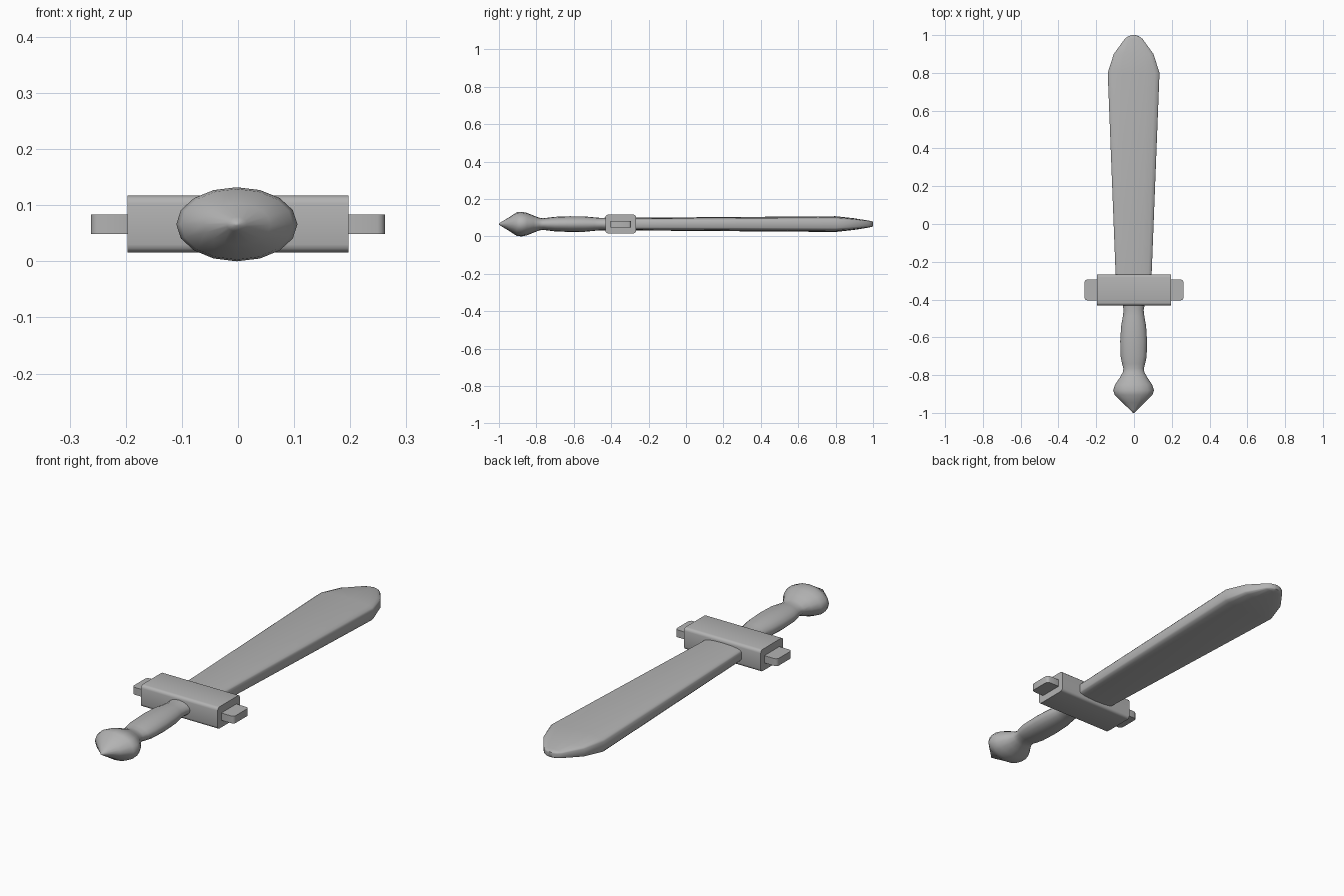
import bpy, bmesh
from math import sin, cos, pi, radians

if "Cube" in bpy.data.objects:
    bpy.data.objects.remove(bpy.data.objects["Cube"])

CX, CZ = -0.002, 0.067      # long axis of the sword

# One dark grey for every part
grey = bpy.data.materials.new("dark_grey")
grey.diffuse_color = (0.45, 0.45, 0.45, 1)
grey.use_nodes = True
grey.node_tree.nodes["Principled BSDF"].inputs["Base Color"].default_value = grey.diffuse_color


def finish(name, bm, angle):
    bmesh.ops.recalc_face_normals(bm, faces=bm.faces)
    mesh = bpy.data.meshes.new(name)
    bm.to_mesh(mesh)
    bm.free()
    mesh.materials.append(grey)
    obj = bpy.data.objects.new(name, mesh)
    bpy.context.collection.objects.link(obj)
    bpy.ops.object.select_all(action='DESELECT')
    obj.select_set(True)
    bpy.context.view_layer.objects.active = obj
    bpy.ops.object.shade_smooth_by_angle(angle=radians(angle))
    return obj


def loft(name, section, stations, angle):
    """Scale a unit section by (y, half width, half height) and skin it."""
    bm = bmesh.new()
    rings = [[bm.verts.new((CX + u * w, y, CZ + v * h)) for u, v in section]
             for y, w, h in stations]
    n = len(section)
    for a, b in zip(rings, rings[1:]):
        for i in range(n):
            j = (i + 1) % n
            bm.faces.new((a[i], a[j], b[j], b[i]))
    bm.faces.new(rings[0])
    bm.faces.new(rings[-1])
    return finish(name, bm, angle)


def rounded_box(name, x, y, z, radius, axis):
    """Box from three ranges, with the edges along one axis rounded."""
    bm = bmesh.new()
    bmesh.ops.create_cube(bm, size=1)
    for v in bm.verts:
        v.co = [lo + (c + 0.5) * (hi - lo) for c, (lo, hi) in zip(v.co, (x, y, z))]
    edges = [e for e in bm.edges
             if abs((e.verts[0].co - e.verts[1].co).normalized()[axis]) > 0.9]
    bmesh.ops.bevel(bm, geom=edges, offset=radius, segments=3, profile=0.5,
                    affect='EDGES')
    return finish(name, bm, 35)


# Blade: gently domed faces with a blunt edge
quarter = [(1, 0.5), (0.96, 0.67), (0.82, 0.82), (0.5, 0.94)]
top = quarter + [(0, 1)] + [(-u, v) for u, v in reversed(quarter)]
blade_section = top + [(u, -v) for u, v in reversed(top)]
loft("blade", blade_section, [
    (-0.30, 0.094, 0.034), (0.80, 0.137, 0.042), (0.90, 0.105, 0.031),
    (0.98, 0.047, 0.018), (0.993, 0.030, 0.015), (1.0, 0.010, 0.012)], 40)

# Grip and pommel: one turned form, flattened to an oval
oval = [(cos(2 * pi * i / 16), sin(2 * pi * i / 16)) for i in range(16)]
loft("grip_and_pommel", oval, [
    (-1.0, 0.004, 0.003), (-0.985, 0.018, 0.013), (-0.945, 0.060, 0.037),
    (-0.905, 0.100, 0.063), (-0.88, 0.108, 0.066), (-0.85, 0.098, 0.060),
    (-0.815, 0.074, 0.046), (-0.785, 0.057, 0.034), (-0.765, 0.054, 0.031),
    (-0.74, 0.061, 0.034), (-0.70, 0.069, 0.039), (-0.62, 0.071, 0.042),
    (-0.54, 0.066, 0.041), (-0.49, 0.057, 0.036), (-0.455, 0.053, 0.033),
    (-0.435, 0.057, 0.034), (-0.40, 0.059, 0.035)], 85)

# Crossguard
rounded_box("crossguard", (-0.197, 0.197), (-0.431, -0.267),
            (0.017, 0.118), 0.014, 0)

# Tabs at both ends of the crossguard
for side, label in ((-1, "left"), (1, "right")):
    rounded_box("guard_tab_" + label, sorted((side * 0.18, side * 0.262)),
                (-0.404, -0.294), (0.050, 0.084), 0.014, 2)

# Rest the pommel exactly on the ground
low = min(v.co.z for o in bpy.data.objects for v in o.data.vertices)
for o in bpy.data.objects:
    o.location.z -= low
